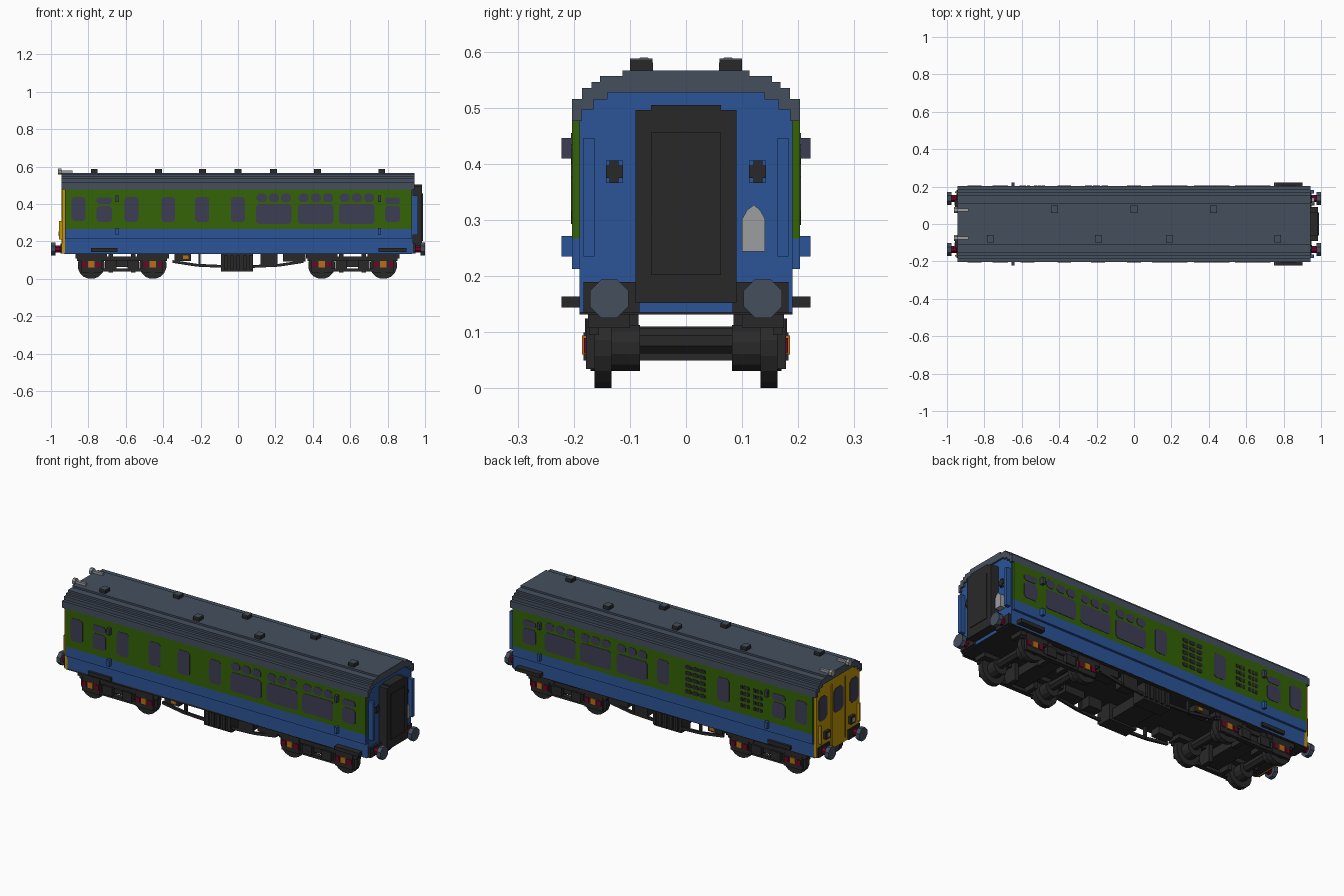
import bpy, bmesh, math

default = bpy.data.objects.get("Cube")
if default:
    bpy.data.objects.remove(default, do_unlink=True)


def make_material(name, srgb):
    linear = [(c / 255) ** 2.2 for c in srgb] + [1]
    mat = bpy.data.materials.new(name)
    mat.use_nodes = True
    mat.diffuse_color = linear
    mat.node_tree.nodes["Principled BSDF"].inputs["Base Color"].default_value = linear
    return mat


blue = make_material("body blue", (47, 85, 150))
green = make_material("body green", (55, 99, 14))
slate = make_material("roof slate", (70, 80, 94))
black = make_material("underframe black", (45, 45, 45))
glass = make_material("window glass", (64, 64, 86))
yellow = make_material("end yellow", (190, 146, 16))
orange = make_material("axle orange", (186, 108, 30))
red = make_material("buffer red", (115, 12, 42))
grey = make_material("lamp grey", (155, 156, 158))


class Part:
    """Collects solids in one mesh, then turns it into an object."""

    def __init__(self, name, mat):
        self.name, self.mat, self.bm = name, mat, bmesh.new()

    def prism(self, profile, axis, a, b):
        rings = []
        for d in (a, b):
            rings.append([self.bm.verts.new((d, u, v) if axis == "x" else (u, d, v))
                          for u, v in profile])
        n = len(profile)
        for ring in rings:
            self.bm.faces.new(ring)
        for i in range(n):
            j = (i + 1) % n
            self.bm.faces.new((rings[0][i], rings[0][j], rings[1][j], rings[1][i]))
        return self

    def box(self, x0, x1, y0, y1, z0, z1):
        return self.prism([(x0, z0), (x1, z0), (x1, z1), (x0, z1)], "y", y0, y1)

    def pair(self, x0, x1, y0, y1, z0, z1):
        """The same box on both long sides."""
        self.box(x0, x1, y0, y1, z0, z1)
        return self.box(x0, x1, -y1, -y0, z0, z1)

    def done(self):
        bmesh.ops.recalc_face_normals(self.bm, faces=self.bm.faces)
        mesh = bpy.data.meshes.new(self.name)
        self.bm.to_mesh(mesh)
        self.bm.free()
        mesh.materials.append(self.mat)
        bpy.context.collection.objects.link(bpy.data.objects.new(self.name, mesh))


def mirrored(half):
    return half + [(-u, v) for u, v in reversed(half)]


def ring(u, v, r, n):
    return [(u + r * math.cos((i + .5) * math.tau / n), v + r * math.sin((i + .5) * math.tau / n))
            for i in range(n)]


def pane(u, v, w, h, cut=.012):
    """Rectangle with clipped corners, centred on u, v."""
    w, h = w / 2, h / 2
    c = min(cut, h * .6)
    quarter = [(w, h - c), (w - c, h)]
    top = quarter + [(-a, b) for a, b in reversed(quarter)]
    return [(u + a, v + b) for a, b in top + [(-a, -b) for a, b in top]]


# Body shell
WALL, SKIRT, FLOOR, EAVE, END = .203, .19, .135, .477, .935
Part("lower_body", blue).prism(mirrored([(SKIRT, FLOOR), (SKIRT, .213), (WALL, .213), (WALL, .267)]),
                               "x", -END + .01, END - .005).done()
Part("upper_body", green).prism(mirrored([(WALL, .267), (WALL, EAVE)]),
                                "x", -END + .01, END - .005).done()

# Stepped roof, hollow beneath so the end walls fill the arch
arch = [(.185, EAVE), (.185, .497), (.165, .497), (.165, .515), (.14, .515), (.14, .527)]
steps = [(WALL, EAVE), (WALL, .516), (.185, .516), (.185, .535), (.168, .535), (.168, .546),
         (.153, .546), (.153, .557), (.113, .557), (.113, .567)]
roof_half = mirrored(steps) + list(reversed(mirrored(arch)))
Part("roof", slate).prism(roof_half, "x", -.944, .944).done()

# End walls
end_shape = mirrored([(SKIRT, FLOOR)] + [(SKIRT, EAVE)] + arch)
Part("gangway_end_wall", blue).prism(end_shape, "x", .92, END).done()
Part("cab_end_wall", yellow).prism(end_shape, "x", -.94, -.92).done()

# Side windows, with grilles replacing two of them on the back
windows = Part("side_windows", glass)
grilles = Part("back_grilles", black)
for side in (-1, 1):
    inner, outer = side * (WALL - .003), side * (WALL + .002)

    def window(x, z, w, h):
        windows.prism(pane(x, z, w, h), "y", inner, outer)

    def grille(x, w, rows, z0, pitch):
        for r in range(rows):
            for k in (-1, 0, 1):
                grilles.prism(pane(x + k * w / 3, z0 + r * pitch, w / 3.6, pitch * .65, .004),
                              "y", inner, outer)

    window(-.853, .373, .074, .127)
    for x in (-.715, .826):
        window(x, .418, .082, .036)
        window(x, .347, .082, .086)
    for x in (-.373, 0):
        window(x, .371, .074, .133)
    for x in (.192, .416, .635):
        window(x, .346, .19, .106)
        for k in (-1, 0, 1):
            window(x + k * .065, .433, .054, .044)
    if side < 0:
        window(-.192, .371, .074, .133)
        window(-.57, .371, .074, .133)
    else:
        grille(-.2, .13, 5, .302, .034)
        for x in (-.585, -.505):
            grille(x, .06, 4, .315, .034)
windows.done()
grilles.done()

# Grab handles and door steps
upper_handles = Part("upper_handles", glass)
lower_handles = Part("lower_handles", blue)
for x in (-.648, .757):
    upper_handles.pair(x - .008, x + .008, WALL, .222, .41, .446)
    lower_handles.pair(x - .008, x + .008, WALL, .222, .235, .272)
upper_handles.done()
lower_handles.done()
step = Part("door_steps", black)
step.pair(.75, .9, .18, .222, .144, .164)
step.pair(-.785, -.645, .18, .204, .144, .164)
step.done()

# Roof ventilators
vents = Part("roof_vents", black)
caps = Part("vent_caps", slate)
for y, places in ((.08, (-.425, 0, .425)), (-.08, (-.768, -.19, .19, .768))):
    for x in places:
        vents.box(x - .018, x + .018, y - .02, y + .02, .56, .585)
        caps.box(x - .018, x + .018, y - .02, y + .02, .585, .588)
vents.done()
caps.done()

# Cab end: horns, windows, lamp boxes, handrails
horns = Part("roof_horns", grey)
cab_glass = Part("cab_windows", glass)
for y in (-.075, .075):
    horns.box(-.945, -.885, y - .007, y + .007, .566, .58)
    horns.prism(ring(y, .573, .018, 8), "x", -.962, -.945)
for y, w in ((-.137, .075), (0, .085), (.137, .075)):
    cab_glass.prism(pane(y, .395, w, .135, .018), "x", -.943, -.93)
horns.done()
cab_glass.done()
Part("cab_door", yellow).pair(-.945, -.93, .055, .062, .16, .5).done()
Part("cab_handrails", yellow).pair(-.957, -.935, .165, .175, .21, .31).done()
Part("cab_lamp_boxes", black).pair(-.957, -.935, .09, .13, .22, .262).done()
Part("cab_lamps", grey).pair(-.96, -.955, .1, .12, .23, .252).done()

# Gangway end: corridor connection, rails, brackets, tail lamp
gangway = mirrored([(.09, .152), (.09, .496), (.062, .496), (.062, .505)])
Part("gangway", black).prism(gangway, "x", END - .01, .984).done()
Part("gangway_door", black).box(.98, .988, -.062, .062, .202, .456).done()
Part("end_rails", blue).pair(END - .005, .962, .163, .183, .235, .446).done()
Part("end_bracket_bases", blue).pair(END - .005, .945, .112, .143, .366, .406).done()
brackets = Part("end_brackets", black)
brackets.pair(END, .952, .112, .143, .375, .397).pair(END, .952, .12, .136, .366, .406)
brackets.done()
lamp = [(.1, .244), (.141, .244), (.141, .302), (.132, .318), (.121, .327), (.109, .318), (.1, .302)]
Part("tail_lamp", grey).prism(lamp, "x", END - .005, .965).done()

# Buffers at both ends
bases = Part("buffer_bases", black)
stems = Part("buffer_stems", red)
heads = Part("buffer_heads", slate)
for e in (-1, 1):
    xs = sorted((e * .9, e * .948))
    bases.pair(*xs, .083, .183, FLOOR, .19)
    for y in (-.137, .137):
        stems.prism(ring(y, .16, .02, 8), "x", e * .94, e * .978)
        heads.prism(ring(y, .16, .037, 8), "x", e * .976, e)
for p in (bases, stems, heads):
    p.done()

# Underframe floor and equipment between the bogies
Part("floor", black).box(-.93, .93, -SKIRT, SKIRT, .132, .142).done()
gear = Part("underframe_gear", black)
gear.pair(-.09, .08, .09, .17, .04, FLOOR)
gear.pair(.12, .2, .1, .17, .075, FLOOR)
gear.pair(.24, .36, .09, .17, .092, FLOOR)
gear.pair(-.34, -.25, .11, .165, .095, FLOOR)
gear.box(-.07, .06, -.09, .09, .05, .105)
for k in range(5):
    x = -.075 + k * .034
    gear.pair(x, x + .018, .165, .18, .05, .125)
for e in (-1, 1):
    truss = [(e * .35, .1), (e * .35, .085), (e * .22, .065), (0, .055), (0, .07), (e * .22, .08)]
    for y in (-.17, .158):
        gear.prism(truss, "y", y, y + .012)
    gear.pair(*sorted((e * .2, e * .212)), .155, .172, .07, FLOOR)
gear.done()
Part("gear_valve", orange).pair(-.295, -.265, .16, .17, .105, .125).done()

# Bogies
wheels = Part("wheels", black)
frames = Part("bogie_frames", black)
boxes = Part("axle_boxes", orange)
clips = Part("axle_clips", red)
for mid in (-.62, .6125):
    for x in (mid - .165, mid + .165):
        for s in (-1, 1):
            wheels.prism(ring(x, .072, .073, 16), "y", s * .133, s * .163)
            wheels.prism(ring(x, .072, .042, 12), "y", s * .082, s * .17)
        wheels.prism(ring(x, .085, .025, 8), "y", -.1, .1)
        frames.pair(x - .055, x + .055, .16, .178, .035, .125)
        boxes.pair(x - .017, x + .017, .17, .185, .06, .094)
        for d in (-.038, .038):
            clips.pair(x + d - .012, x + d + .012, .17, .182, .062, .09)
        frames.pair(x - .085, x + .085, .1, .175, .108, FLOOR)
    frames.pair(mid - .24, mid + .24, .155, .172, .095, .12)
    frames.pair(mid - .11, mid + .11, .15, .175, .038, .055)
    for d in (-.06, .06):
        frames.pair(mid + d - .03, mid + d + .03, .158, .183, .05, .1)
        frames.pair(mid + d - .012, mid + d + .012, .085, .17, .035, FLOOR)
    frames.box(mid - .05, mid + .05, -.16, .16, .062, .11)
for p in (wheels, frames, boxes, clips):
    p.done()
